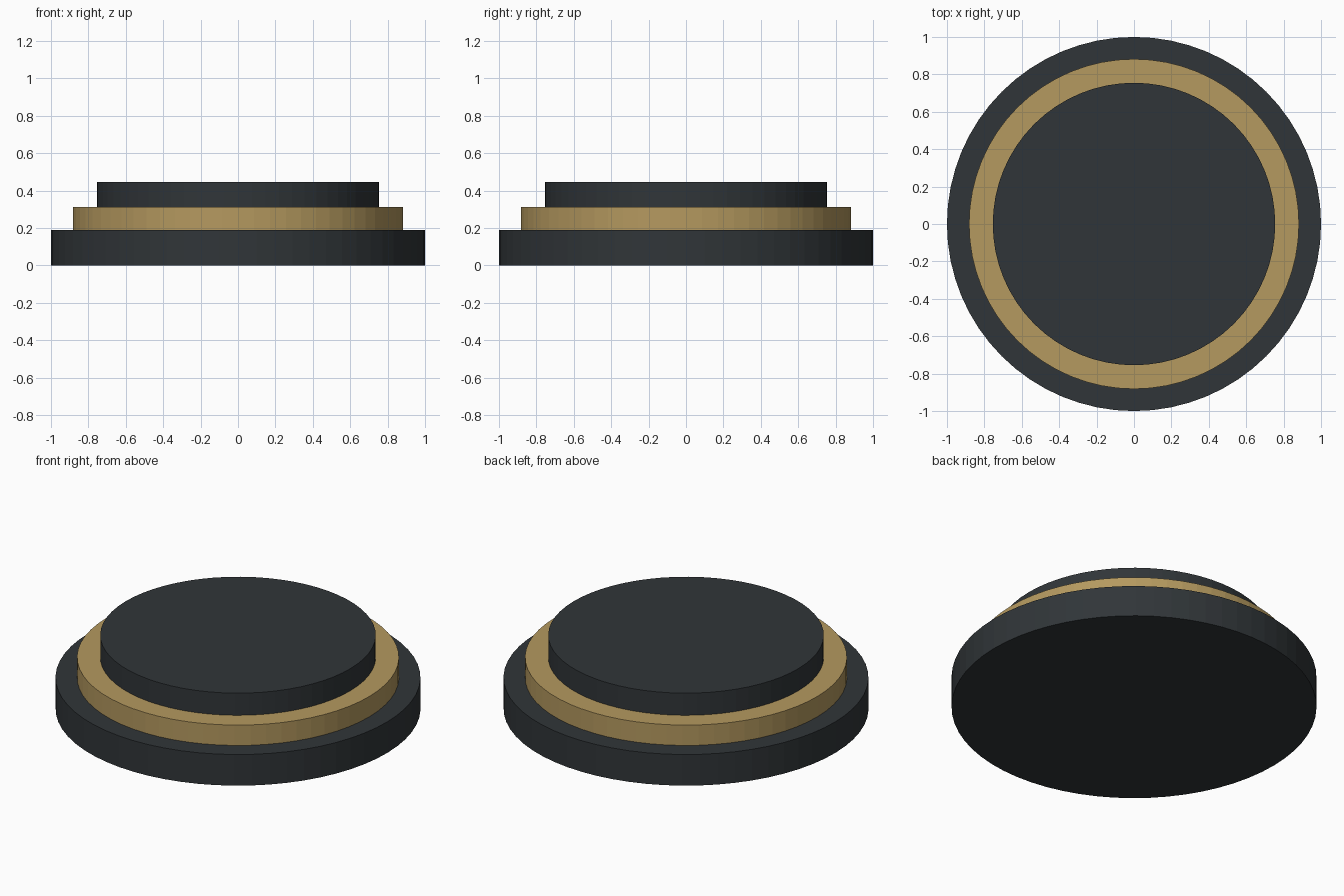
import bpy

if "Cube" in bpy.data.objects:
    bpy.data.objects.remove(bpy.data.objects["Cube"])


def material(name, color):
    m = bpy.data.materials.new(name)
    m.diffuse_color = (*color, 1.0)
    m.use_nodes = True
    m.node_tree.nodes["Principled BSDF"].inputs["Base Color"].default_value = m.diffuse_color
    return m


def disc(name, radius, z0, z1, mat):
    bpy.ops.mesh.primitive_cylinder_add(
        vertices=64, radius=radius, depth=z1 - z0, location=(0, 0, (z0 + z1) / 2))
    ob = bpy.context.object
    ob.name = name
    ob.data.materials.append(mat)
    return ob


dark = material("dark_stone", (0.03, 0.036, 0.04))
gold = material("brass", (0.46, 0.32, 0.115))

# Three stacked tiers of the round plinth
disc("base_tier", 1.0, 0.0, 0.188, dark)
disc("brass_band", 0.882, 0.188, 0.311, gold)
disc("top_tier", 0.755, 0.311, 0.445, dark)
